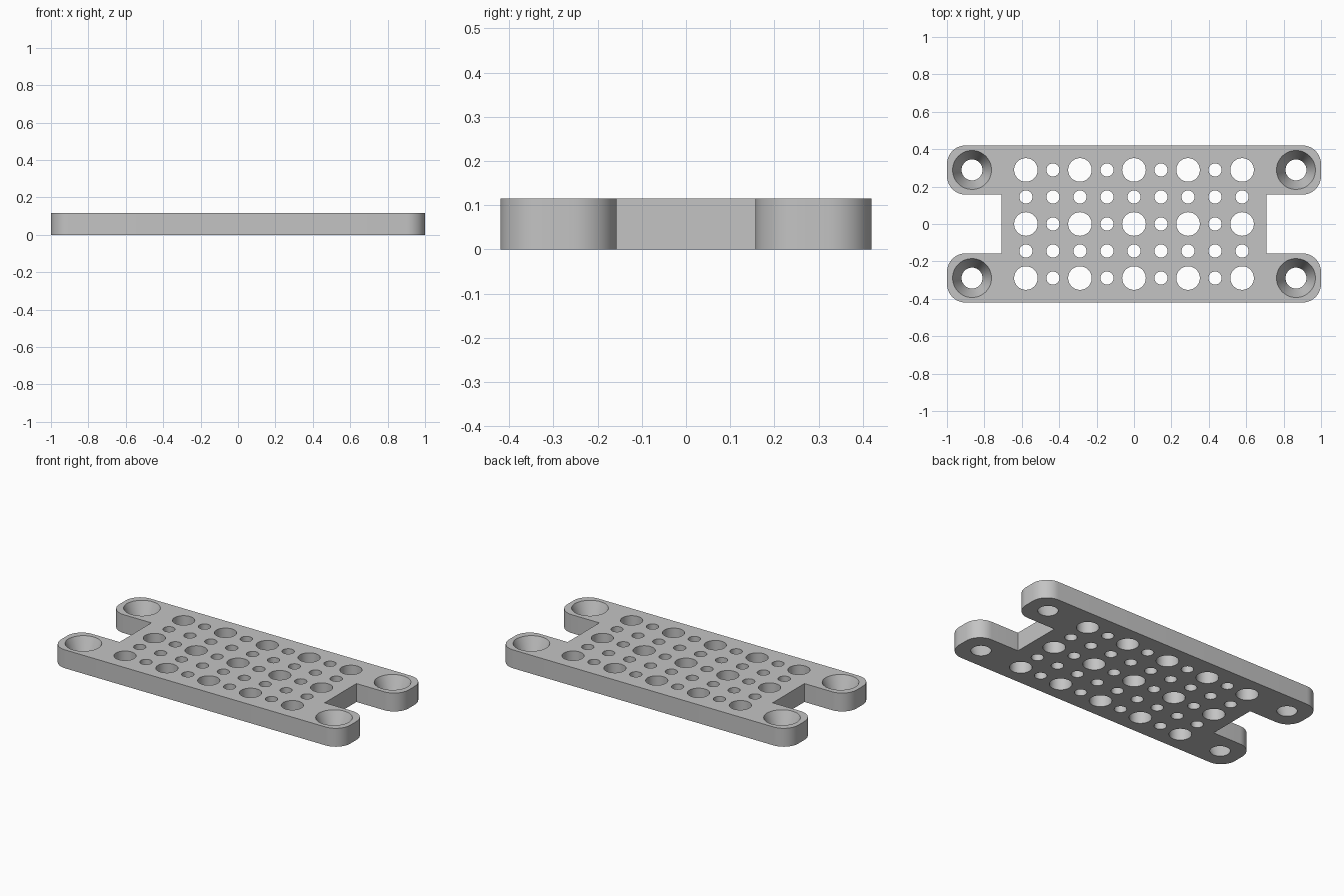
import bpy
import bmesh
import math
from mathutils import Matrix

cube = bpy.data.objects.get("Cube")
if cube:
    bpy.data.objects.remove(cube, do_unlink=True)

HEIGHT = 0.115
HALF_X, HALF_Y = 1.0, 0.42
NOTCH_X, NOTCH_Y = 0.709, 0.157
CORNER = 0.1
PITCH = 0.1445
MOUNT_X, MOUNT_Y = 0.866, 0.289

grey = bpy.data.materials.new("light grey")
grey.use_nodes = True
colour = (0.55, 0.55, 0.55, 1)
grey.diffuse_color = colour
grey.node_tree.nodes["Principled BSDF"].inputs["Base Color"].default_value = colour


def make_object(name, bm):
    bmesh.ops.recalc_face_normals(bm, faces=bm.faces)
    mesh = bpy.data.meshes.new(name)
    bm.to_mesh(mesh)
    bm.free()
    mesh.materials.append(grey)
    obj = bpy.data.objects.new(name, mesh)
    bpy.context.collection.objects.link(obj)
    return obj


def arc(cx, cy, start, steps=12):
    angles = [start + math.pi / 2 * i / steps for i in range(steps + 1)]
    return [(cx + CORNER * math.cos(a), cy + CORNER * math.sin(a)) for a in angles]


# Plate outline: one quarter, mirrored to all four arms
quarter = [(NOTCH_X, NOTCH_Y)]
quarter += arc(HALF_X - CORNER, NOTCH_Y + CORNER, -math.pi / 2)
quarter += arc(HALF_X - CORNER, HALF_Y - CORNER, 0)
half = quarter + [(-x, y) for x, y in reversed(quarter)]
outline = half + [(x, -y) for x, y in reversed(half)]

bm = bmesh.new()
base = bm.faces.new([bm.verts.new((x, y, 0)) for x, y in outline])
extruded = bmesh.ops.extrude_face_region(bm, geom=[base], use_keep_orig=True)
top_verts = [v for v in extruded["geom"] if isinstance(v, bmesh.types.BMVert)]
bmesh.ops.translate(bm, verts=top_verts, vec=(0, 0, HEIGHT))
plate = make_object("mounting_plate", bm)

# Hole cutters: wide and narrow round holes on a grid, tapered screw holes in the arms
bm = bmesh.new()


def add_hole(x, y, bottom, top):
    # Run past both faces while keeping the radii exact at the faces
    spread = (top - bottom) / 2
    bmesh.ops.create_cone(
        bm, cap_ends=True, segments=48,
        radius1=bottom - spread, radius2=top + spread, depth=HEIGHT * 2,
        matrix=Matrix.Translation((x, y, HEIGHT / 2)))


for i in range(-4, 5):
    for j in range(-2, 3):
        if i % 2 == 0 and j % 2 == 0:
            radius = 0.063
        else:
            radius = 0.035
        add_hole(i * PITCH, j * PITCH, radius, radius)

for sx in (-1, 1):
    for sy in (-1, 1):
        add_hole(sx * MOUNT_X, sy * MOUNT_Y, 0.056, 0.104)

cutter = make_object("hole_cutters", bm)
cutter.hide_render = True

# Cut the holes and smooth the curved walls
cut = plate.modifiers.new("holes", "BOOLEAN")
cut.operation = "DIFFERENCE"
cut.solver = "EXACT"
cut.object = cutter
bpy.ops.object.select_all(action="DESELECT")
plate.select_set(True)
bpy.context.view_layer.objects.active = plate
bpy.ops.object.modifier_apply(modifier=cut.name)
bpy.data.objects.remove(cutter, do_unlink=True)
bpy.ops.object.shade_smooth_by_angle(angle=math.radians(30))
